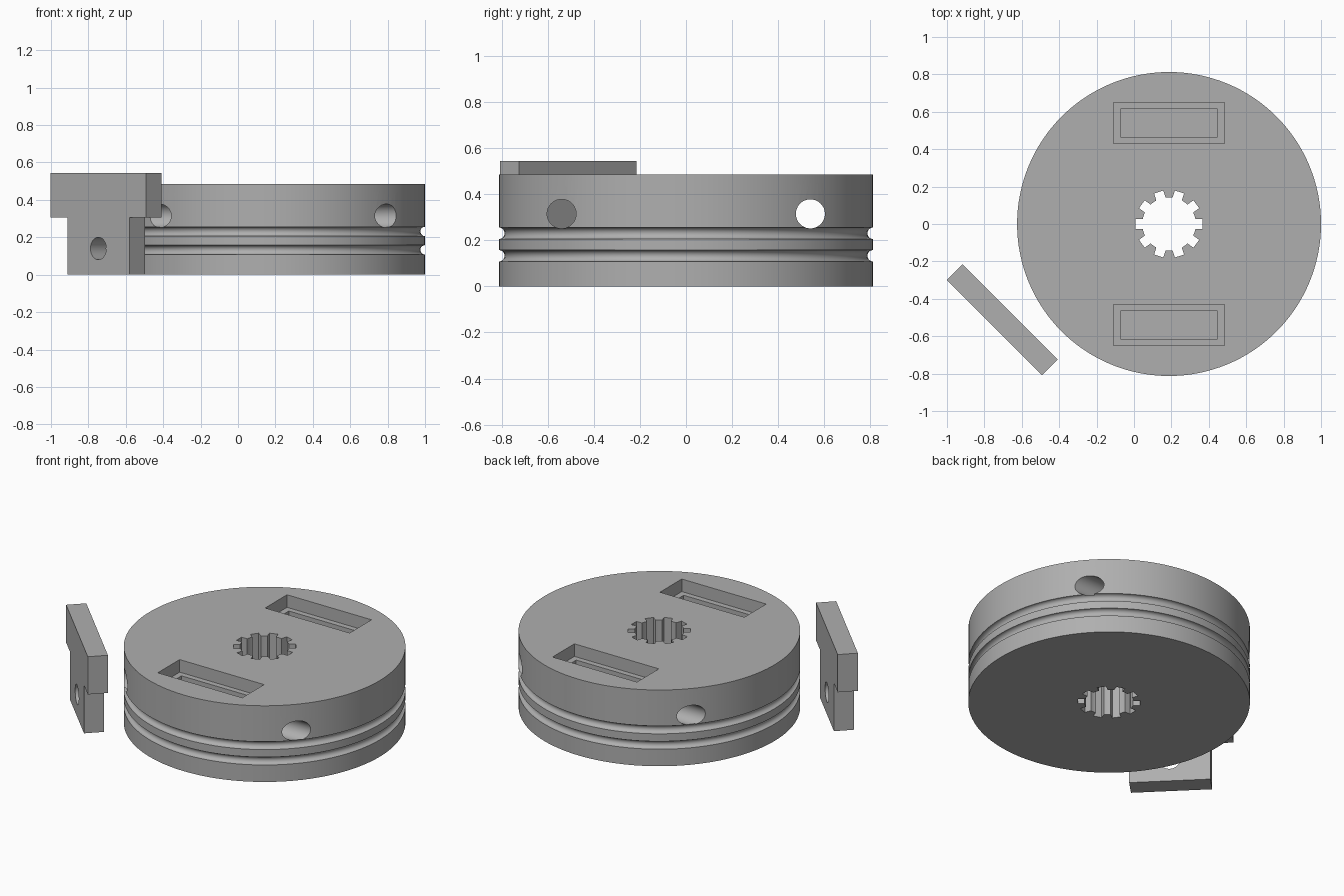
import bpy, bmesh, math
from mathutils import Matrix, Vector

if "Cube" in bpy.data.objects:
    bpy.data.objects.remove(bpy.data.objects["Cube"])

CX, R, H = 0.1875, 0.8125, 0.485      # disc centre x, radius, height
HOLE_Z, HOLE_R, SLOT_Y = 0.315, 0.063, 0.54

grey = bpy.data.materials.new("grey")
grey.diffuse_color = (0.43, 0.43, 0.43, 1)
grey.use_nodes = True
grey.node_tree.nodes["Principled BSDF"].inputs["Base Color"].default_value = grey.diffuse_color


def finish(name, bm):
    bmesh.ops.recalc_face_normals(bm, faces=bm.faces)
    mesh = bpy.data.meshes.new(name)
    bm.to_mesh(mesh)
    bm.free()
    mesh.materials.append(grey)
    ob = bpy.data.objects.new(name, mesh)
    bpy.context.collection.objects.link(ob)
    return ob


def prism(name, points, z0, z1):
    """Extrude an xy outline from z0 to z1."""
    bm = bmesh.new()
    face = bm.faces.new([bm.verts.new((x, y, z0)) for x, y in points])
    ext = bmesh.ops.extrude_face_region(bm, geom=[face])["geom"]
    bmesh.ops.translate(bm, vec=(0, 0, z1 - z0),
                        verts=[v for v in ext if isinstance(v, bmesh.types.BMVert)])
    return finish(name, bm)


def box(name, x, y, sx, sy, z0, z1):
    a, b = sx / 2, sy / 2
    return prism(name, [(x - a, y - b), (x + a, y - b), (x + a, y + b), (x - a, y + b)], z0, z1)


def rod(name, radius, length, matrix):
    bm = bmesh.new()
    bmesh.ops.create_cone(bm, cap_ends=True, segments=48, radius1=radius, radius2=radius,
                          depth=length, matrix=matrix)
    return finish(name, bm)


def cut(ob, cutters):
    """Subtract each cutter, then remove it."""
    bpy.context.view_layer.objects.active = ob
    for c in cutters:
        c.hide_render = True
        mod = ob.modifiers.new("cut", "BOOLEAN")
        mod.operation, mod.solver, mod.object = "DIFFERENCE", "EXACT", c
        bpy.ops.object.modifier_apply(modifier=mod.name)
        bpy.data.objects.remove(c)


def smooth(ob):
    bpy.ops.object.select_all(action="DESELECT")
    ob.select_set(True)
    bpy.context.view_layer.objects.active = ob
    bpy.ops.object.shade_smooth_by_angle(angle=math.radians(30))


# Disc: lathed profile with two round grooves
profile = [(0, 0), (R, 0)]
for gz in (0.133, 0.231):
    for i in range(11):
        a = math.pi * i / 10
        profile.append((R - 0.025 * math.sin(a), gz - 0.025 * math.cos(a)))
profile += [(R, H), (0, H)]
bm = bmesh.new()
vs = [bm.verts.new((r, 0, z)) for r, z in profile]
es = [bm.edges.new(p) for p in zip(vs, vs[1:])]
bmesh.ops.spin(bm, geom=vs + es, cent=(0, 0, 0), axis=(0, 0, 1), angle=math.tau, steps=128)
bmesh.ops.remove_doubles(bm, verts=bm.verts, dist=1e-5)
bmesh.ops.translate(bm, vec=(CX, 0, 0), verts=bm.verts)
disc = finish("disc", bm)

# Splined bore: ten square notches around a round hole
outline = []
inner, outer, half = 0.143, 0.18, 0.026
for k in range(10):
    m = Matrix.Rotation(math.radians(36 * k), 2)
    w = math.asin(half / inner)
    pts = [(math.sqrt(inner**2 - half**2), -half), (outer, -half), (outer, half)]
    for j in range(4):
        a = w + (math.radians(36) - 2 * w) * j / 3
        if j == 3:
            continue
        pts.append((inner * math.cos(a), inner * math.sin(a)))
    for p in pts:
        v = m @ Vector(p)
        outline.append((CX + v.x, v.y))
cutters = [prism("bore_cutter", outline, -0.1, H + 0.1)]

# Stepped slots and cross holes, one pair on each side
for s in (-1, 1):
    y = s * SLOT_Y
    cutters += [
        box("slot_cutter", CX, y, 0.595, 0.22, H - 0.08, H + 0.1),
        box("deep_slot_cutter", CX, y, 0.52, 0.15, 0.175, H + 0.1),
        rod("cross_hole_cutter", HOLE_R, 2,
            Matrix.Translation((CX, y, HOLE_Z)) @ Matrix.Rotation(math.pi / 2, 4, "Y")),
    ]
cut(disc, cutters)
smooth(disc)

# Key: T-shaped plate with a hole, standing diagonally beside the disc
tee = [(-0.235, 0), (0.235, 0), (0.235, 0.305), (0.36, 0.305),
       (0.36, 0.545), (-0.36, 0.545), (-0.36, 0.305), (-0.235, 0.305)]
key = prism("key_plate", tee, -0.059, 0.059)
cut(key, [rod("key_hole_cutter", 0.06, 1, Matrix.Translation((0, 0.14, 0)))])
key.data.transform(Matrix.Translation((-0.705, -0.5115, 0))
                   @ Matrix.Rotation(math.radians(-45), 4, "Z")
                   @ Matrix.Rotation(math.pi / 2, 4, "X"))
smooth(key)
